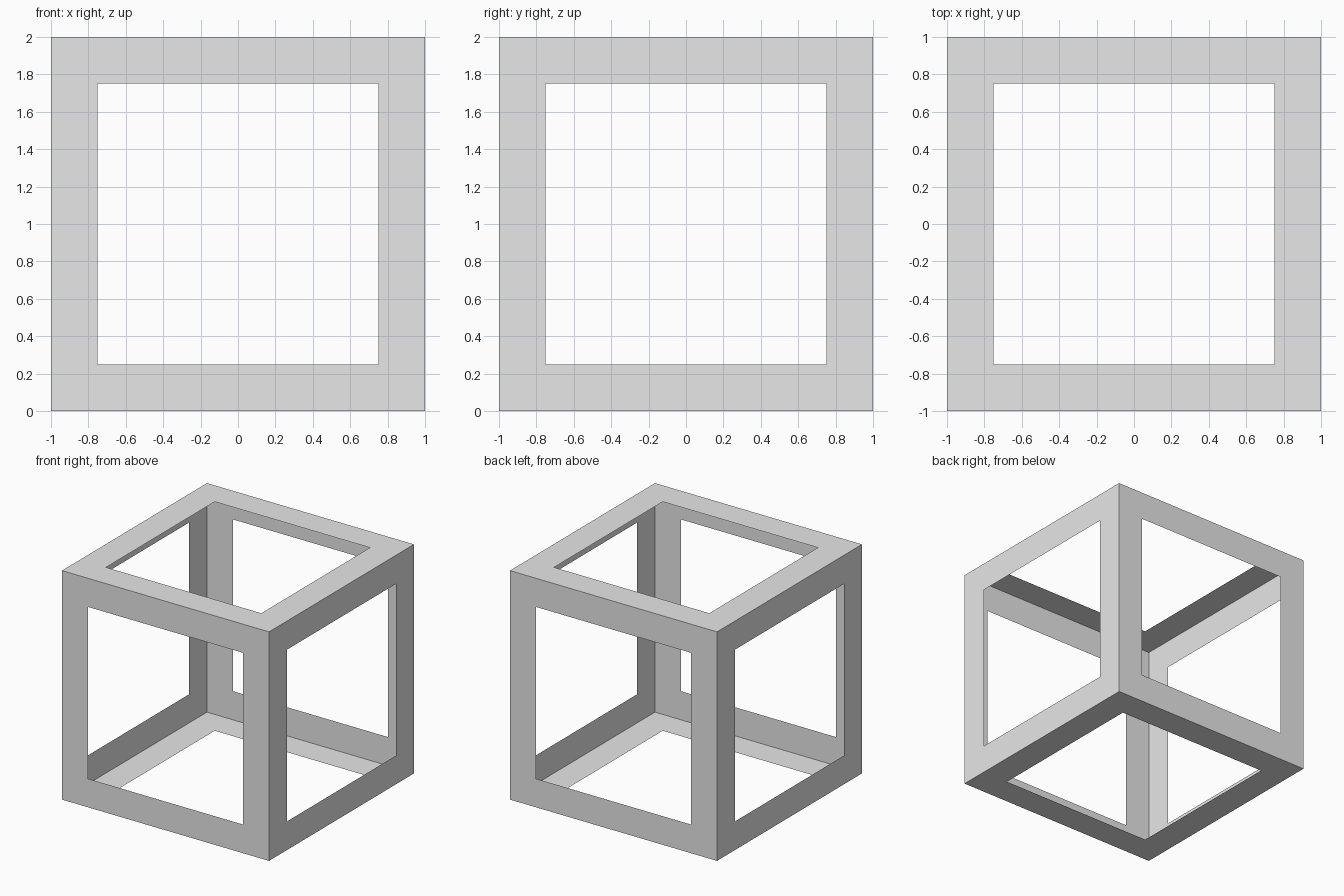
import bpy, bmesh
from mathutils import Matrix

# Remove the default cube
old = bpy.data.objects.get("Cube")
if old:
    bpy.data.objects.remove(old, do_unlink=True)

SIZE = 2.0
BORDER = 0.25

# Plain grey material
grey = bpy.data.materials.new("light_grey")
grey.use_nodes = True
colour = (0.8, 0.8, 0.8, 1.0)
grey.diffuse_color = colour
for node in grey.node_tree.nodes:
    if node.type == 'BSDF_PRINCIPLED':
        node.inputs["Base Color"].default_value = colour

# Open cube frame: a thin shell with a square window in each side
bm = bmesh.new()
bmesh.ops.create_cube(bm, size=SIZE, matrix=Matrix.Translation((0, 0, SIZE / 2)))
windows = bm.faces[:]
bmesh.ops.inset_individual(bm, faces=windows, thickness=BORDER, use_even_offset=True)
bmesh.ops.delete(bm, geom=windows, context='FACES')

mesh = bpy.data.meshes.new("cube_frame")
bm.to_mesh(mesh)
bm.free()
mesh.materials.append(grey)
frame = bpy.data.objects.new("cube_frame", mesh)
bpy.context.collection.objects.link(frame)
